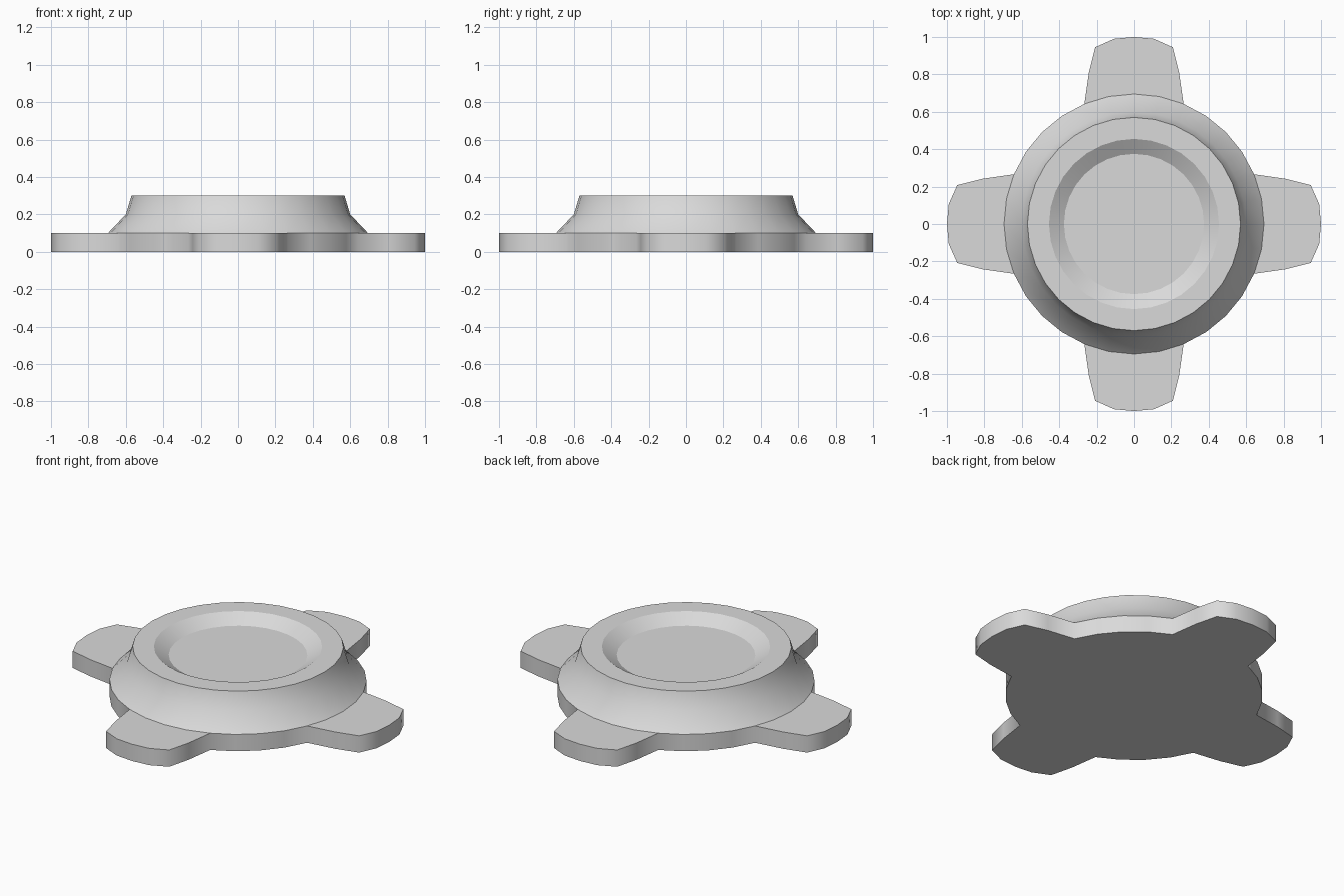
import bpy
import bmesh
from math import cos, sin, pi, radians

old = bpy.data.objects.get("Cube")
if old:
    bpy.data.objects.remove(old)

SIDES = 32
PLATE_TOP = 0.10
RIM = 0.695

grey = bpy.data.materials.new("light_grey")
grey.use_nodes = True
colour = (0.7, 0.7, 0.7, 1)
grey.diffuse_color = colour
grey.node_tree.nodes["Principled BSDF"].inputs["Base Color"].default_value = colour


def finish(name, bm, angle):
    """Turn a bmesh into a named object, smooth below the given angle."""
    bmesh.ops.recalc_face_normals(bm, faces=bm.faces)
    mesh = bpy.data.meshes.new(name)
    bm.to_mesh(mesh)
    bm.free()
    mesh.materials.append(grey)
    obj = bpy.data.objects.new(name, mesh)
    bpy.context.collection.objects.link(obj)
    bpy.ops.object.select_all(action='DESELECT')
    obj.select_set(True)
    bpy.context.view_layer.objects.active = obj
    bpy.ops.object.shade_smooth_by_angle(angle=radians(angle))
    return obj


# Base plate: four rounded tabs joined by arcs, extruded upwards
half_tab = [(0.642, 0.266), (0.81, 0.242), (0.945, 0.208), (0.99, 0.108)]
tab = [(x, -y) for x, y in half_tab] + [(1.0, 0.0)] + half_tab[::-1]
arc = [(RIM * cos(k * 2 * pi / SIDES), RIM * sin(k * 2 * pi / SIDES))
       for k in range(3, 6)]

bm = bmesh.new()
outline = []
for quarter in range(4):
    c, s = cos(quarter * pi / 2), sin(quarter * pi / 2)
    outline += [bm.verts.new((c * x - s * y, s * x + c * y, 0))
                for x, y in tab + arc]
bottom = bm.faces.new(outline)
extruded = bmesh.ops.extrude_face_region(bm, geom=[bottom], use_keep_orig=True)
for v in extruded["geom"]:
    if isinstance(v, bmesh.types.BMVert):
        v.co.z = PLATE_TOP
finish("base_plate", bm, 75)

# Raised body: flared wall, flat rim and shallow dish, as one turned profile
profile = [(RIM, PLATE_TOP), (0.60, 0.20), (0.57, 0.30),
           (0.455, 0.30), (0.375, 0.25)]
bm = bmesh.new()
rings = [[bm.verts.new((r * cos(k * 2 * pi / SIDES), r * sin(k * 2 * pi / SIDES), z))
          for k in range(SIDES)] for r, z in profile]
for low, high in zip(rings, rings[1:]):
    for k in range(SIDES):
        n = (k + 1) % SIDES
        bm.faces.new((low[k], low[n], high[n], high[k]))
bm.faces.new(rings[-1])
body = finish("dished_body", bm, 30)

# The open shell must face outwards
if body.data.polygons[-1].normal.z < 0:
    body.data.flip_normals()
